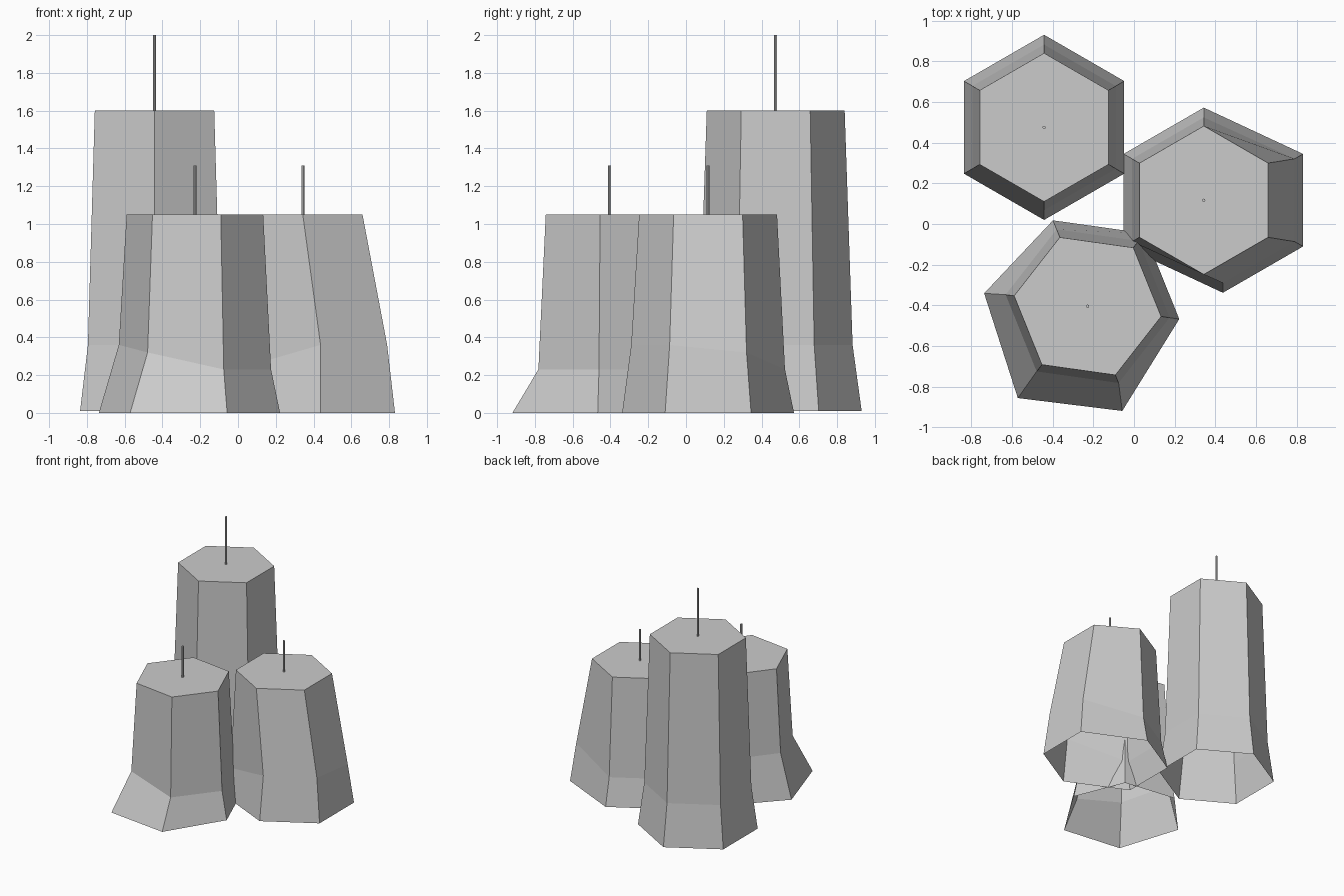
import bpy, bmesh
from math import cos, sin, radians
from mathutils import Vector

if "Cube" in bpy.data.objects:
    bpy.data.objects.remove(bpy.data.objects["Cube"])

R_BOTTOM, R_MID, R_TOP = 0.455, 0.407, 0.365


def candle(name, center, start, base_z, top_z, mid_z, base_shift=None, mid_shift=None):
    """Hexagonal candle body, open underneath; shifts are per-corner x/y offsets."""
    base_shift, mid_shift = base_shift or {}, mid_shift or {}
    bm = bmesh.new()
    rings = [[], [], []]
    for i in range(6):
        a = radians(start - 60 * i)          # corners run clockwise
        d = Vector((cos(a), sin(a)))
        levels = [(R_BOTTOM, base_z, base_shift.get(i, (0, 0))),
                  (R_MID, mid_z[i], mid_shift.get(i, (0, 0))),
                  (R_TOP, top_z, (0, 0))]
        for ring, (r, z, s) in zip(rings, levels):
            p = Vector(center) + d * r + Vector(s)
            ring.append(bm.verts.new((p.x, p.y, z)))
    for low, high in zip(rings, rings[1:]):
        for i in range(6):
            j = (i + 1) % 6
            bm.faces.new((low[j], low[i], high[i], high[j]))
    bm.faces.new(rings[2][::-1])
    mesh = bpy.data.meshes.new(name)
    bm.to_mesh(mesh)
    bm.free()
    bpy.context.collection.objects.link(bpy.data.objects.new(name, mesh))


def wick(name, center, z0, z1):
    bpy.ops.mesh.primitive_cylinder_add(vertices=8, radius=0.008, depth=z1 - z0,
                                        location=(*center, (z0 + z1) / 2))
    bpy.context.object.name = name


tall, right, front = (-0.442, 0.475), (0.343, 0.117), (-0.228, -0.404)
uneven = [0.23, 0.32, 0.36, 0.36, 0.23, 0.23]

# Tall candle at the back left
candle("tall_candle", tall, 90, 0.01, 1.6, [0.36] * 6)
wick("tall_wick", tall, 1.6, 2.0)

# Right candle, its right-hand corners pushed outward
push = {i: (0.094, 0) for i in (1, 2, 3)}
candle("right_candle", right, 90, 0, 1.05, uneven, push, push)
wick("right_wick", right, 1.05, 1.31)

# Front candle with a melted, flared foot
flare = {0: (0, -0.093), 1: (-0.063, -0.093), 2: (-0.058, 0)}
candle("front_candle", front, -68, 0, 1.05, uneven, flare)
wick("front_wick", front, 1.05, 1.31)
